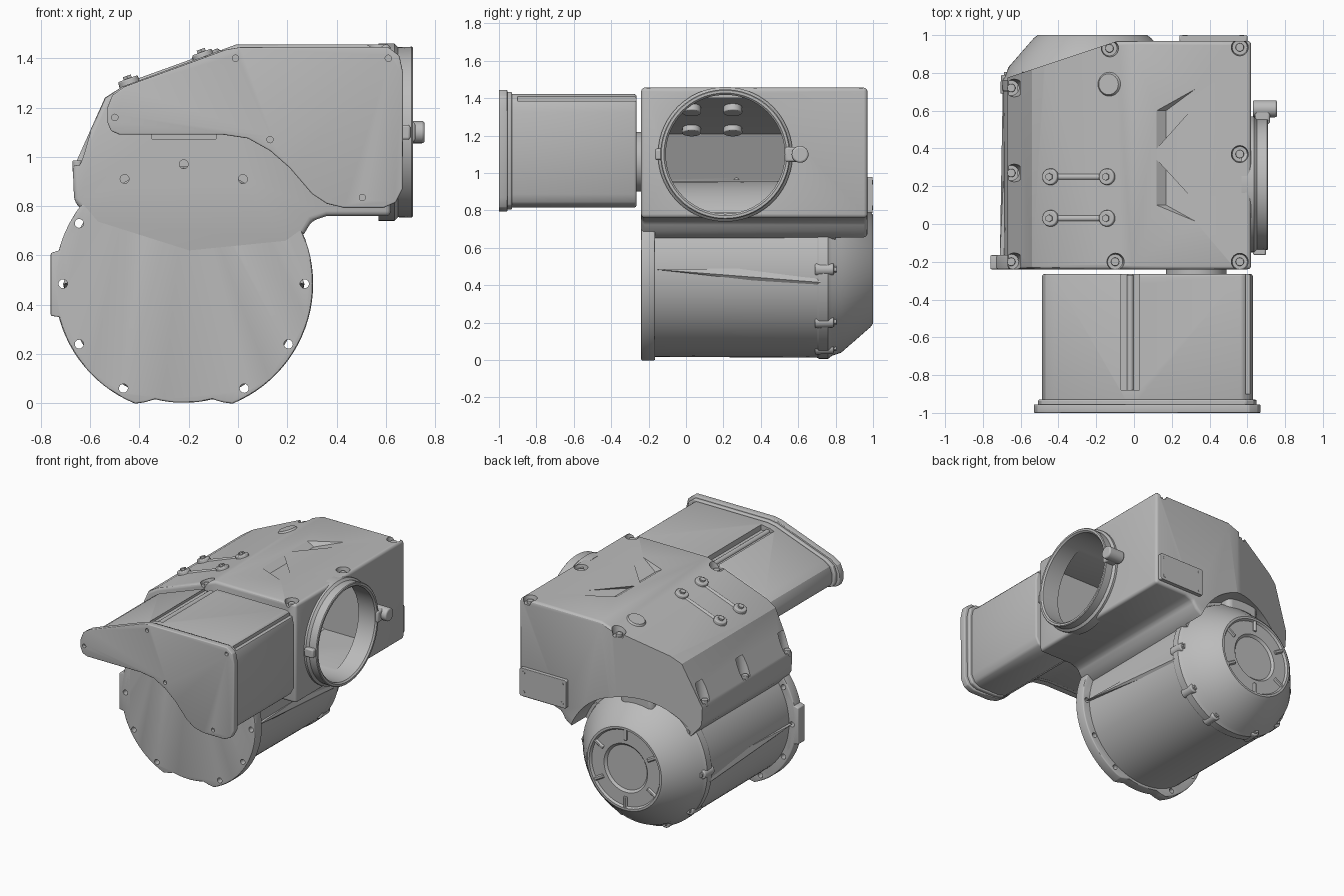
import bpy, bmesh, math
from mathutils import Vector, Matrix

if "Cube" in bpy.data.objects:
    bpy.data.objects.remove(bpy.data.objects["Cube"])

metal = bpy.data.materials.new("cast grey metal")
metal.use_nodes = True
grey = (0.5, 0.5, 0.5, 1)
metal.diffuse_color = grey
metal.node_tree.nodes["Principled BSDF"].inputs["Base Color"].default_value = grey
parts = []


def finish(name, bm, bevel=0, cutter=False):
    bmesh.ops.recalc_face_normals(bm, faces=bm.faces)
    mesh = bpy.data.meshes.new(name)
    bm.to_mesh(mesh)
    bm.free()
    ob = bpy.data.objects.new(name, mesh)
    bpy.context.collection.objects.link(ob)
    mesh.materials.append(metal)
    if bevel:
        mod = ob.modifiers.new("edge_round", "BEVEL")
        mod.width, mod.segments, mod.limit_method = bevel, 3, "ANGLE"
        mod.angle_limit = math.radians(35)
    if cutter:
        ob.hide_render = True
    else:
        parts.append(ob)
    return ob


def prism(name, pts, y0, y1, bevel=0, cutter=False):
    """Extrude an x-z outline along y."""
    bm = bmesh.new()
    face = bm.faces.new([bm.verts.new((x, y0, z)) for x, z in pts])
    side = bmesh.ops.extrude_face_region(bm, geom=[face])["geom"]
    bmesh.ops.translate(bm, verts=[v for v in side if isinstance(v, bmesh.types.BMVert)],
                        vec=(0, y1 - y0, 0))
    return finish(name, bm, bevel, cutter)


def hull(name, pts, bevel=0, cutter=False):
    bm = bmesh.new()
    for p in pts:
        bm.verts.new(p)
    bmesh.ops.convex_hull(bm, input=bm.verts)
    return finish(name, bm, bevel, cutter)


def box(name, a, b, bevel=0, cutter=False):
    return hull(name, [(x, y, z) for x in (a[0], b[0]) for y in (a[1], b[1])
                       for z in (a[2], b[2])], bevel, cutter)


def rod(name, a, b, r, r2=None, seg=24, bevel=0, cutter=False):
    """Cylinder or cone from point a to point b."""
    a, b = Vector(a), Vector(b)
    turn = Vector((0, 0, 1)).rotation_difference(b - a).to_matrix().to_4x4()
    bm = bmesh.new()
    bmesh.ops.create_cone(bm, cap_ends=True, segments=seg, radius1=r,
                          radius2=r if r2 is None else r2, depth=(b - a).length,
                          matrix=Matrix.Translation((a + b) / 2) @ turn)
    return finish(name, bm, bevel, cutter)


def lathe(name, profile, centre, axis, seg=72):
    """Spin (radius, distance) points round an axis through centre."""
    bm = bmesh.new()
    ax, up, c = Vector(axis), Vector((0, 0, 1)), Vector(centre)
    vs = [bm.verts.new(c + ax * t + up * r) for r, t in profile]
    es = [bm.edges.new(p) for p in zip(vs, vs[1:])]
    bmesh.ops.spin(bm, geom=vs + es, cent=c, axis=ax, angle=math.tau, steps=seg)
    bmesh.ops.remove_doubles(bm, verts=bm.verts, dist=0.0005)
    return finish(name, bm)


def cut(target, cutters):
    bpy.context.view_layer.objects.active = target
    for mod in list(target.modifiers):
        bpy.ops.object.modifier_apply(modifier=mod.name)
    for c in cutters:
        mod = target.modifiers.new("cut", "BOOLEAN")
        mod.operation, mod.solver, mod.object = "DIFFERENCE", "EXACT", c
        bpy.ops.object.modifier_apply(modifier=mod.name)


def drop(cutters):
    for c in cutters:
        bpy.data.objects.remove(c)


CX, CZ = -0.22, 0.485          # drum axis
BY, BZ = 0.21, 1.1             # side port axis


def polar(r, deg):
    return CX + r * math.cos(math.radians(deg)), CZ + r * math.sin(math.radians(deg))


def roof(x):
    """Height of the housing top."""
    if x > 0:
        return 1.457
    return 1.455 + x * 0.36 if x > -0.5 else 1.0


# Main housing with sloped left shoulder
outline = [(-0.58, 0.72), (-0.665, 0.82), (-0.67, 0.95), (-0.54, 1.24), (-0.47, 1.285),
           (-0.01, 1.455), (0.62, 1.457), (0.62, 0.76), (0.36, 0.76), (0.3, 0.74),
           (0.27, 0.69), (0.2, 0.64), (-0.2, 0.6)]
housing = prism("main_housing", outline, -0.24, 0.97, 0.02)
cavity = [(-0.62, 0.79), (-0.62, 0.95), (-0.5, 1.21), (0, 1.4), (0.58, 1.4), (0.58, 0.79)]
cutters = [
    prism("cavity_cutter", cavity, -0.19, 0.74, cutter=True),
    rod("port_cutter", (0.3, BY, BZ), (0.8, BY, BZ), 0.32, seg=64, cutter=True),
    rod("arch_cutter", (CX, 0.8, CZ), (CX, 1.1, CZ), 0.475, seg=64, cutter=True),
    hull("corner_cutter", [(x, y, z) for z in (0, 2) for x, y in
                           ((-0.7, 0.765), (-0.08, 0.972), (-0.08, 1.2), (-0.7, 1.2))],
         cutter=True),
    box("slot_cutter", (-0.35, -0.3, 1.072), (-0.09, -0.21, 1.09), cutter=True)]
# Wedge dents in the top
for y0, y1, tip in ((0.4, 0.6, 0.8), (0.1, 0.34, -0.05)):
    cutters.append(hull("dent_cutter", [(0.08, y0, 1.48), (0.08, y1, 1.48), (0.17, y0, 1.425),
                                        (0.17, y1, 1.425), (0.44, tip, 1.48)], cutter=True))
# Bolt pockets round the top edge
bolts = [(-0.65, 0.72), (-0.65, 0.27), (-0.65, -0.2), (-0.1, -0.2), (0.56, -0.2),
         (0.56, 0.37), (0.56, 0.935), (-0.13, 0.93)]
for x, y in bolts:
    z = roof(x)
    cutters.append(rod("pocket_cutter", (x, y, z - 0.035), (x, y, z + 0.1), 0.04, 0.06,
                       cutter=True))
    rod("housing_bolt", (x, y, z - 0.06), (x, y, z - 0.015), 0.022, bevel=0.004)

# Front flange with a flattened foot, and its bolt holes
rim = []
for deg in range(0, 360, 4):
    off = abs(deg - 270)
    rim.append(polar(0.483 if off < 18 else 0.505 if off < 22 else 0.525, deg))
flange = prism("front_flange", rim, -0.24, -0.165, 0.008)
holes = [rod("hole_cutter", (x, -0.3, z), (x, -0.12, z), 0.018, cutter=True)
         for x, z in [polar(0.49, a) for a in (0, 30, 150, 180, 210, 240, 300, 330)]
         + [(-0.46, 0.91), (0.02, 0.91), (CX, 0.97)]]
cut(housing, cutters + holes[-3:])
cut(flange, holes)
drop(cutters + holes)
pad = [(-0.76, 0.355), (-0.76, 0.61), (-0.725, 0.62), (-0.67, 0.7), (-0.67, 0.27), (-0.725, 0.35)]
pad_ob = prism("side_pad", pad, -0.24, -0.165, 0.006)
hole = [rod("hole_cutter", (CX - 0.49, -0.3, CZ), (CX - 0.49, 0, CZ), 0.018, cutter=True)]
cut(pad_ob, hole)
drop(hole)

# Drum with conical end cap and recessed disc
lathe("drum", [(0, -0.2), (0.468, -0.2), (0.472, 0.7), (0.478, 0.71), (0.478, 0.76),
               (0.462, 0.78), (0.445, 0.83), (0.31, 0.985), (0.29, 1.0), (0.275, 1.0),
               (0.265, 0.985), (0.17, 0.985), (0.155, 0.97), (0, 0.97)], (CX, 0, CZ), (0, 1, 0))
for i in range(6):
    a = 30 + 60 * i
    (x0, z0), (x1, z1) = polar(0.2, a), polar(0.28, a)
    rod("cap_rib", (x0, 0.985, z0), (x1, 0.985, z1), 0.014, seg=12, bevel=0.004)
for a in (0, 38, 142, 180, 218, 248, 292, 322):
    x, z = polar(0.452, a)
    rod("cap_boss", (x, 0.69, z), (x, 0.79, z), 0.036, 0.032, bevel=0.006)
    rod("cap_bolt", (x, 0.78, z), (x, 0.805, z), 0.018, seg=6)
# Tapered ribs along the drum sides
for s in (1, -1):
    x = CX + s * 0.45
    hull("drum_rib", [(x, -0.17, CZ), (x + s * 0.04, -0.17, CZ), (x, 0.72, CZ - 0.1),
                      (x + s * 0.025, 0.72, CZ - 0.07), (x, 0.72, CZ + 0.01)])
# Lump between the drum cap and the housing
box("cap_bridge", (CX - 0.13, 0.74, 0.84), (CX + 0.13, 0.87, 0.98), 0.03)

# Side port ring with latch
lathe("port_ring", [(0.318, 0.57), (0.36, 0.57), (0.36, 0.635), (0.345, 0.65), (0.347, 0.705),
                    (0.342, 0.71), (0.328, 0.71), (0.318, 0.7), (0.318, 0.57)],
      (0, BY, BZ), (1, 0, 0))
box("latch_arm", (0.64, 0.53, 1.06), (0.72, 0.61, 1.14), 0.012)
rod("latch_lug", (0.63, 0.61, 1.1), (0.757, 0.61, 1.1), 0.045, bevel=0.01)
box("port_key", (0.63, -0.165, 1.07), (0.7, -0.12, 1.13), 0.01)

# Mounting bosses on the slope, with joining ridges
normal = Vector((-0.34, 0, 0.94))
for x in (-0.44, -0.14):
    for y in (0.03, 0.25):
        p = Vector((x, y, roof(x)))
        rod("slope_boss", p - normal * 0.09, p + normal * 0.022, 0.052, 0.042, bevel=0.006)
        rod("slope_bolt", p + normal * 0.02, p + normal * 0.034, 0.02, seg=6)
for y in (0.03, 0.25):
    rod("slope_ridge", (-0.44, y, roof(-0.44) - 0.01), (-0.14, y, roof(-0.14) - 0.01), 0.018)
p = Vector((-0.13, 0.74, roof(-0.13)))
rod("round_bump", p - normal * 0.02, p + normal * 0.014, 0.08, 0.055, seg=32)

# Back cover plate with screws
box("back_plate", (0.24, 0.96, 0.785), (0.6, 0.998, 0.98), 0.008)
for x in (0.27, 0.57):
    for z in (0.815, 0.95):
        rod("plate_screw", (x, 0.99, z), (x, 1.0, z), 0.012, seg=12)

# Front cover box: flared rim, body and grooves
cover = [(-0.53, 1.14), (-0.515, 1.105), (-0.48, 1.09), (-0.06, 1.09), (0.04, 1.075),
         (0.13, 1.025), (0.21, 0.955), (0.3, 0.85), (0.36, 0.81), (0.43, 0.793), (0.59, 0.793),
         (0.64, 0.815), (0.668, 0.87), (0.67, 1.34), (0.655, 1.41), (0.61, 1.445), (0.01, 1.445),
         (-0.05, 1.435), (-0.46, 1.285), (-0.51, 1.25), (-0.53, 1.2)]


def inset(k):
    return [(0.085 + (x - 0.085) * (1 - k), 1.118 + (z - 1.118) * (1 - k)) for x, z in cover]


rim_ob = prism("cover_rim", cover, -1.0, -0.955, 0.006)
holes = [rod("hole_cutter", (x, -1.1, z), (x, -0.98, z), 0.013, seg=16, cutter=True)
         for x, z in ((-0.01, 1.4), (0.61, 1.4), (-0.5, 1.16), (0.13, 1.07), (0.505, 0.835))]
cut(rim_ob, holes)
prism("cover_step", inset(0.035), -0.96, -0.93, 0.008)
body = prism("cover_body", inset(0.07), -0.95, -0.265, 0.012)
grooves = [box("groove_cutter", (-0.07, -0.88, 1.385), (0.03, -0.2, 1.6), cutter=True),
           box("groove_cutter", (0.59, -0.9, 1.385), (0.8, -0.2, 1.6), cutter=True)]
cut(body, grooves)
drop(holes + grooves)
rod("groove_rib", (-0.02, -0.88, 1.385), (-0.02, -0.27, 1.385), 0.018, seg=16)
# Neck joining cover and housing
rod("neck", (0.33, -0.3, 1.06), (0.33, -0.2, 1.06), 0.16, seg=48)

# Smooth shading with sharp edges kept
bpy.ops.object.select_all(action="DESELECT")
for ob in parts:
    ob.select_set(True)
    bpy.context.view_layer.objects.active = ob
    bpy.ops.object.shade_smooth_by_angle(angle=math.radians(30))
    ob.select_set(False)
